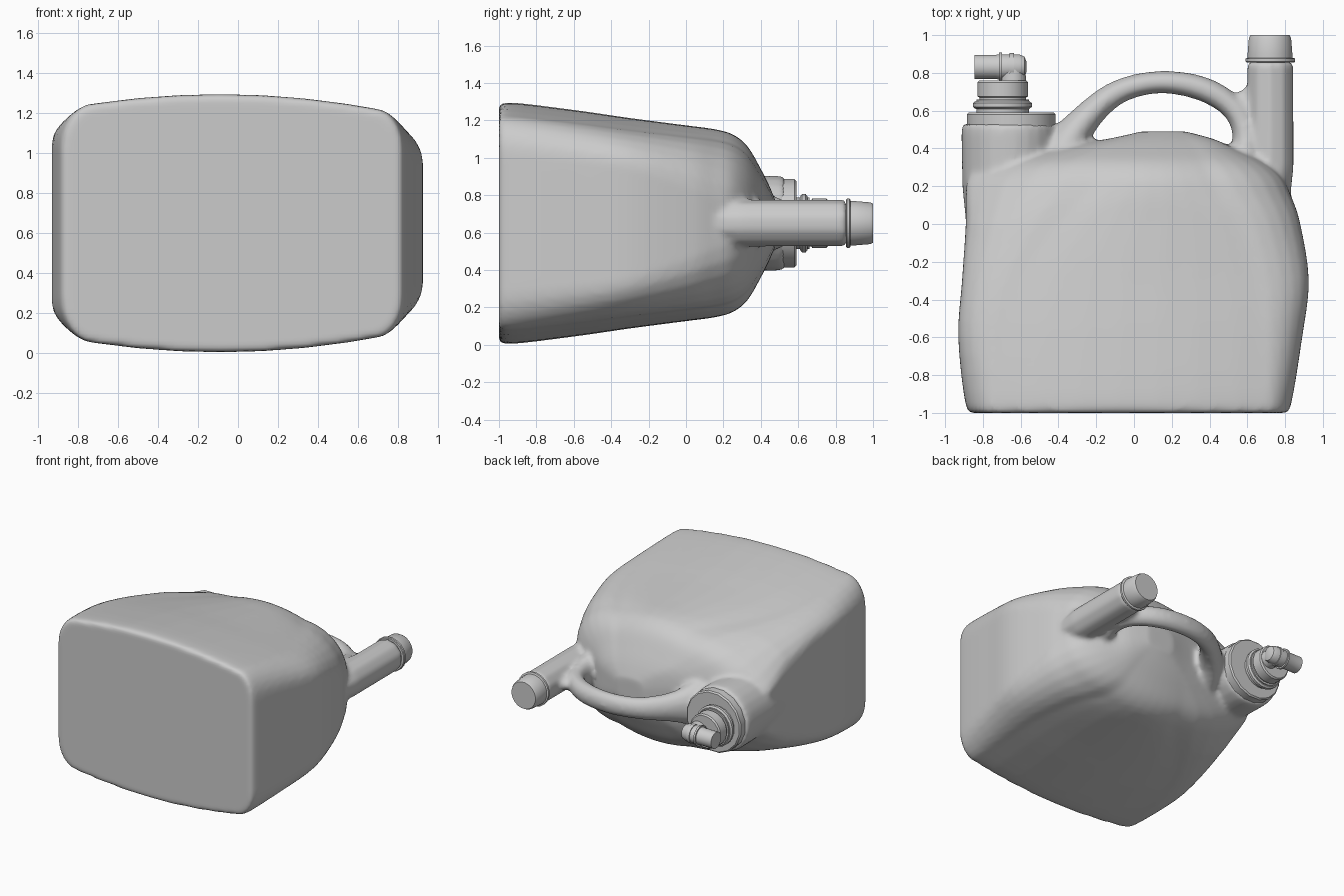
import bpy, bmesh, math
from mathutils import Vector

cube = bpy.data.objects.get("Cube")
if cube:
    bpy.data.objects.remove(cube, do_unlink=True)

MID = 0.65  # height of the symmetry plane

grey = bpy.data.materials.new("plain grey plastic")
grey.use_nodes = True
grey.diffuse_color = (0.6, 0.6, 0.6, 1)
grey.node_tree.nodes["Principled BSDF"].inputs["Base Color"].default_value = (0.6, 0.6, 0.6, 1)


def add_loft(bm, rings):
    """Skin a closed solid over rings of equal point count."""
    rows = [[bm.verts.new(p) for p in ring] for ring in rings]
    n = len(rows[0])
    faces = [bm.faces.new((r[i], r[(i + 1) % n], s[(i + 1) % n], s[i]))
             for r, s in zip(rows, rows[1:]) for i in range(n)]
    faces += [bm.faces.new(rows[0]), bm.faces.new(rows[-1])]
    bmesh.ops.recalc_face_normals(bm, faces=faces)


def finish(bm, name):
    mesh = bpy.data.meshes.new(name)
    bm.to_mesh(mesh)
    bm.free()
    mesh.materials.append(grey)
    obj = bpy.data.objects.new(name, mesh)
    bpy.context.collection.objects.link(obj)
    return obj


def lathe_rings(profile, centre, axis, sides):
    """Circles of (radius, position) along the x or y axis."""
    rings = []
    for radius, pos in profile:
        ring = []
        for i in range(sides):
            t = math.tau * (i + 0.5) / sides
            u, v = radius * math.cos(t), radius * math.sin(t)
            ring.append((centre + u, pos, MID + v) if axis == "y" else (pos, centre + u, MID + v))
        rings.append(ring)
    return rings


def lathe(name, profile, centre, axis="y", sides=20):
    bm = bmesh.new()
    add_loft(bm, lathe_rings(profile, centre, axis, sides))
    obj = finish(bm, name)
    bpy.ops.object.select_all(action="DESELECT")
    obj.select_set(True)
    bpy.context.view_layer.objects.active = obj
    bpy.ops.object.shade_smooth_by_angle(angle=math.radians(35))
    return obj


def spline(rows, steps):
    """Smooth interpolation through rows of numbers."""
    out = []
    for k in range(len(rows) - 1):
        a, b, c, d = (rows[min(max(k + j, 0), len(rows) - 1)] for j in (-1, 0, 1, 2))
        for s in range(steps):
            t = s / steps
            out.append([q + 0.5 * t * (r - p + t * (2 * p - 5 * q + 4 * r - w + t * (3 * (q - r) + w - p)))
                        for p, q, r, w in zip(a, b, c, d)])
    return out + [list(rows[-1])]


def body_ring(y, xl, hl, a, top, b, hr, xr):
    """Rounded section: flat sides, rounded corners, crowned top and bottom."""
    power = 1 + 2.5 * max(0, y)
    arc = [math.radians(15 * i) for i in range(7)]
    left = [(xl + (a - xl) * (1 - math.cos(t)), hl + (top * 0.93 - hl) * math.sin(t) ** power) for t in arc]
    right = [(xr + (b - xr) * (1 - math.cos(t)), hr + (top * 0.89 - hr) * math.sin(t)) for t in arc]
    crown = [(a + (b - a) * s, top * (0.93 - 0.04 * s + 0.36 * s * (1 - s)))
             for s in (0.15, 0.3, 0.45, 0.6, 0.75, 0.9)]
    half = left + crown + right[::-1]
    return [(x, y, MID + z) for x, z in half] + [(x, y, MID - z) for x, z in half[::-1]]


# Tank: y, left x, left half height, crown start, half height, crown end, right half height, right x
sections = [
    (-1.0, -.84, .36, -.73, .60, .68, .36, .79),
    (-.96, -.89, .38, -.71, .645, .68, .37, .83),
    (-.6, -.93, .40, -.69, .605, .67, .34, .89),
    (-.3, -.91, .36, -.61, .562, .64, .30, .925),
    (0, -.89, .25, -.40, .523, .55, .20, .88),
    (.15, -.89, .19, -.26, .503, .45, .14, .83),
    (.25, -.87, .15, -.20, .475, .40, .11, .78),
    (.33, -.75, .12, -.18, .41, .36, .09, .68),
    (.40, -.45, .09, -.12, .29, .32, .08, .53),
    (.45, -.14, .07, -.04, .19, .28, .07, .42),
    (.49, .04, .04, .08, .09, .22, .04, .27),
]
bm = bmesh.new()
add_loft(bm, [body_ring(*row) for row in spline(sections, 4)])

# Column under the spout and tube for the second cap
add_loft(bm, lathe_rings([(.2, -.3), (.25, .2), (.255, .48), (.25, .53)], -.66, "y", 24))
add_loft(bm, lathe_rings([(.07, -.05), (.105, .1), (.128, .3), (.127, .86)], .722, "y", 10))

# Handle: path x, y, half width, half depth
path = spline([(-.46, .14, .12, .26), (-.38, .36, .13, .2), (-.28, .53, .085, .12),
               (-.1, .69, .065, .085), (.12, .75, .06, .08), (.35, .72, .065, .08),
               (.52, .62, .065, .08), (.59, .48, .07, .1), (.58, .3, .09, .16)], 5)
rings = []
for i, (x, y, w, d) in enumerate(path):
    p, q = path[max(i - 1, 0)], path[min(i + 1, len(path) - 1)]
    side = Vector((p[1] - q[1], q[0] - p[0], 0)).normalized()
    rings.append([Vector((x, y, MID)) + side * w * math.cos(t) + Vector((0, 0, d * math.sin(t)))
                  for t in (math.tau * k / 14 for k in range(14))])
add_loft(bm, rings)
# Web joining handle and tube
add_loft(bm, lathe_rings([(.06, .5), (.07, .6), (.05, .66), (.02, .71)], .58, "y", 10))

# Fuse everything into one blended moulding
tank = finish(bm, "tank_body")
fuse = tank.modifiers.new("fuse", "REMESH")
fuse.mode = "VOXEL"
fuse.voxel_size = 0.018
fuse.use_smooth_shade = True
blend = tank.modifiers.new("blend", "SMOOTH")
blend.factor = 0.5
blend.iterations = 6

# Second cap on the tube
lathe("tube_cap_ring", [(.128, .855), (.133, .86), (.133, .875), (.125, .88)], .722)
lathe("tube_cap", [(.12, .86), (.12, .9), (.113, .985), (.105, 1.0)], .72)

# Spout fittings
lathe("spout_collar", [(.24, .5), (.24, .58), (.23, .59)], -.65, sides=16)
lathe("spout_neck", [(.14, .58), (.14, .66)], -.695)
lathe("spout_ring", [(.145, .61), (.158, .62), (.158, .64), (.145, .65)], -.697)
lathe("spout_cap", [(.125, .64), (.125, .67), (.135, .675), (.135, .75), (.125, .76)], -.695)
lathe("nozzle_stem", [(.07, .75), (.065, .83)], -.64)
lathe("nozzle", [(.064, -.845), (.064, -.73), (.067, -.72), (.067, -.61),
                 (.055, -.58), (.03, -.57)], .832, axis="x")
lathe("nozzle_ring", [(.078, -.715), (.078, -.7)], .832, axis="x")
lathe("nozzle_band", [(.073, -.66), (.073, -.635)], .832, axis="x")
